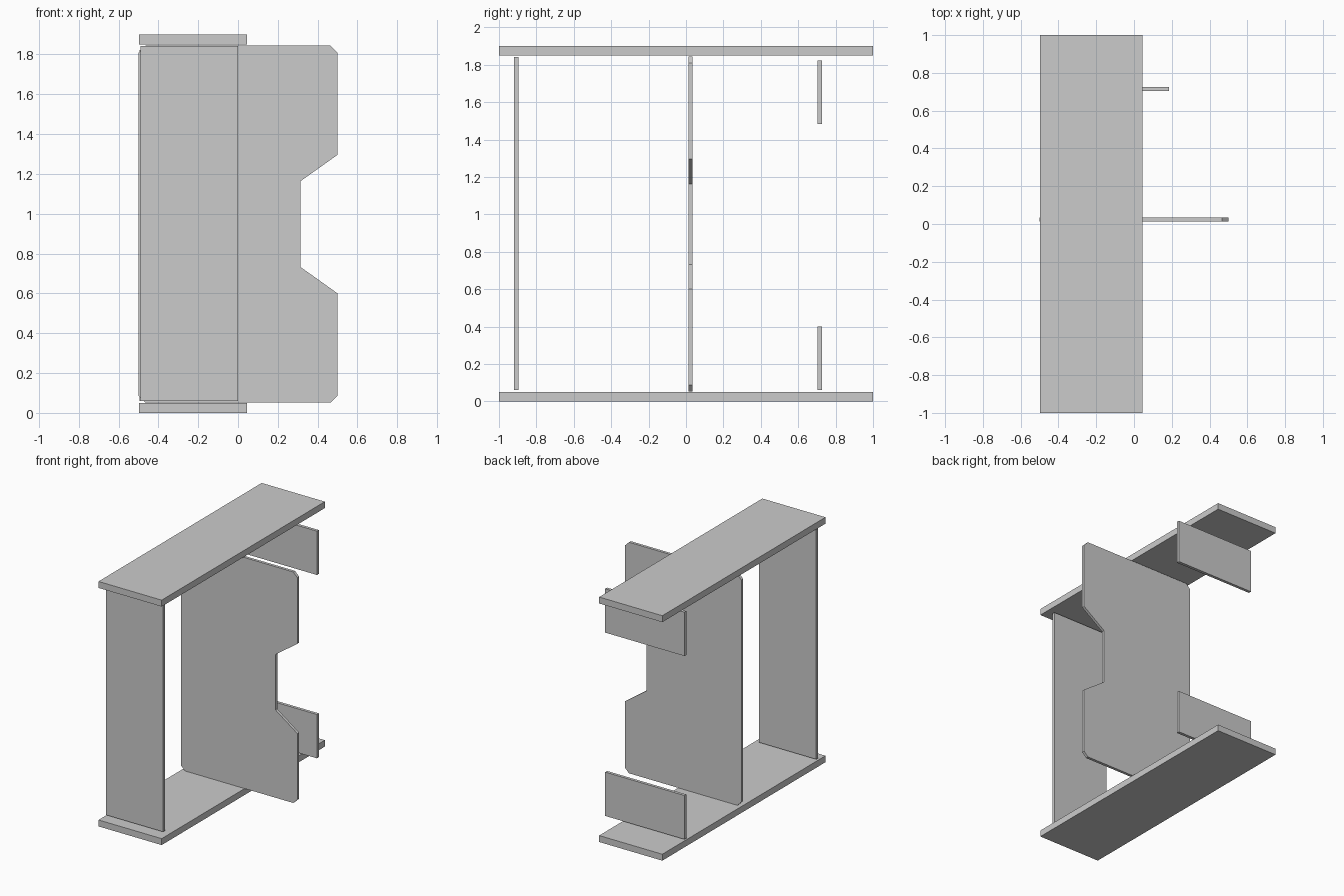
import bpy

if "Cube" in bpy.data.objects:
    bpy.data.objects.remove(bpy.data.objects["Cube"])


def panel(name, outline, y0, y1):
    """Upright board: an x-z outline extruded from y0 to y1."""
    n = len(outline)
    verts = [(x, y, z) for y in (y0, y1) for x, z in outline]
    faces = [tuple(range(n)), tuple(range(2 * n - 1, n - 1, -1))]
    faces += [(i, i + n, (i + 1) % n + n, (i + 1) % n) for i in range(n)]
    mesh = bpy.data.meshes.new(name)
    mesh.from_pydata(verts, [], faces)
    obj = bpy.data.objects.new(name, mesh)
    bpy.context.collection.objects.link(obj)
    return obj


def rect(x0, x1, z0, z1):
    return [(x0, z0), (x1, z0), (x1, z1), (x0, z1)]


# Bottom and top boards
panel("bottom_board", rect(-0.497, 0.045, 0.0, 0.05), -1, 1)
panel("top_board", rect(-0.497, 0.045, 1.85, 1.9), -1, 1)

# Narrow full-height end panel
panel("end_panel", rect(-0.49, 0.0, 0.06, 1.842), -0.919, -0.896)

# Central divider: chamfered corners and a tapered notch, mirrored about mid height
mid = 0.948
lower = [(-0.5, 0.087), (-0.465, 0.052), (0.465, 0.052), (0.5, 0.087),
         (0.5, 0.6), (0.313, 0.733)]
upper = [(x, 2 * mid - z) for x, z in reversed(lower)]
panel("central_divider", lower + upper, 0.013, 0.035)

# Short lower and upper side panels
for name, z0 in (("lower_side_panel", 0.06), ("upper_side_panel", 1.482)):
    panel(name, rect(-0.495, 0.185, z0, z0 + 0.34), 0.703, 0.726)
